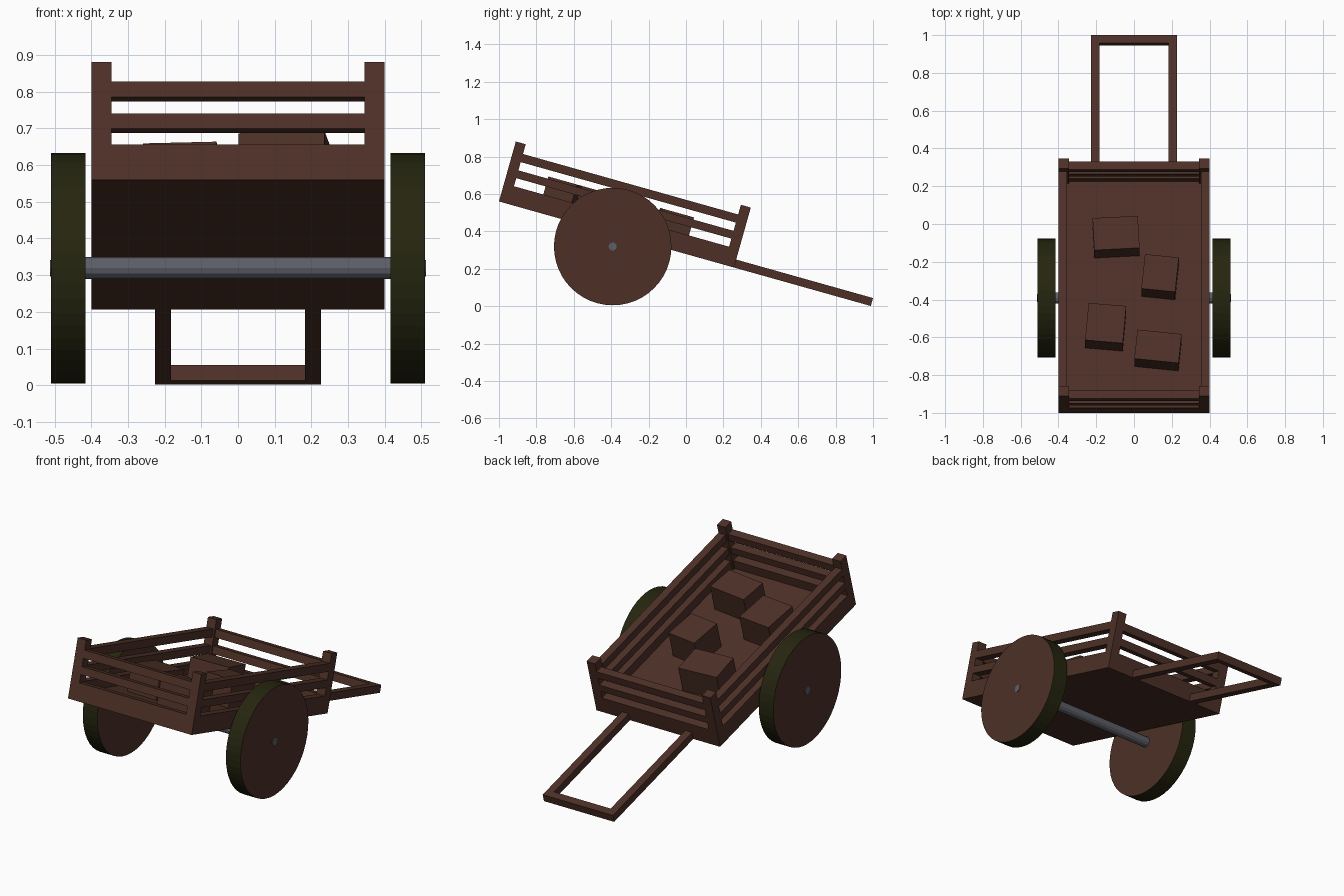
import bpy, bmesh, math
from mathutils import Matrix

if "Cube" in bpy.data.objects:
    bpy.data.objects.remove(bpy.data.objects["Cube"])

TILT = math.radians(15.7)
# Tilted cart frame: x across, y along the bed (0 = raised end), z off the bed
BED = Matrix.Translation((0, -1, 0.56)) @ Matrix.Rotation(-TILT, 4, 'X')
LENGTH, HALF, POST, RAIL = 1.305, 0.40, 0.055, 0.045


def material(name, rgb):
    m = bpy.data.materials.new(name)
    m.diffuse_color = (*rgb, 1)
    m.use_nodes = True
    m.node_tree.nodes["Principled BSDF"].inputs["Base Color"].default_value = m.diffuse_color
    return m


wood = material("brown wood", (0.075, 0.030, 0.020))
rubber = material("dark olive tyre", (0.0185, 0.0185, 0.005))
steel = material("grey steel", (0.11, 0.115, 0.14))


def add(name, bm, mats, matrix):
    me = bpy.data.meshes.new(name)
    bm.to_mesh(me)
    bm.free()
    for m in mats:
        me.materials.append(m)
    ob = bpy.data.objects.new(name, me)
    ob.matrix_world = matrix
    bpy.context.collection.objects.link(ob)
    return ob


def box(name, x, y, z, turn=0):
    """Box in the bed frame, given as (low, high) ranges, turned about its own centre."""
    bm = bmesh.new()
    bmesh.ops.create_cube(bm, size=1)
    bmesh.ops.scale(bm, vec=(x[1] - x[0], y[1] - y[0], z[1] - z[0]), verts=bm.verts)
    mid = Matrix.Translation([sum(r) / 2 for r in (x, y, z)])
    return add(name, bm, [wood], BED @ mid @ Matrix.Rotation(math.radians(turn), 4, 'Z'))


def cylinder(name, radius, x, y, z, sides, mats):
    bm = bmesh.new()
    bmesh.ops.create_cone(bm, cap_ends=True, segments=sides,
                          radius1=radius, radius2=radius, depth=x[1] - x[0])
    for f in bm.faces:  # flat caps take the first colour, the rim the last
        f.material_index = 0 if abs(f.normal.z) > 0.5 else len(mats) - 1
        f.smooth = False
    m = Matrix.Translation((sum(x) / 2, y, z)) @ Matrix.Rotation(math.pi / 2, 4, 'Y')
    return add(name, bm, mats, m)


# Bed floor
box("bed_floor", (-HALF + RAIL, HALF - RAIL), (RAIL, LENGTH - RAIL), (0, 0.045))

# Corner posts
for sx in (-1, 1):
    xs = sorted((sx * HALF, sx * (HALF - POST)))
    for y in (0, LENGTH - POST):
        box("corner_post", xs, (y, y + POST), (0, 0.333))

# Bottom boards and two rails on every side
for label, z in (("bottom_board", (0, 0.1)), ("middle_rail", (0.145, 0.188)),
                 ("top_rail", (0.234, 0.279))):
    for sx in (-1, 1):
        xs = sorted((sx * HALF, sx * (HALF - RAIL)))
        box("side_" + label, xs, (POST, LENGTH - POST), z)
    for y in (0, LENGTH - RAIL):
        box("end_" + label, (-HALF + POST, HALF - POST), (y, y + RAIL), z)

# Pull handle
END = 2.065
for sx in (-1, 1):
    box("handle_bar", sorted((sx * 0.183, sx * 0.227)), (LENGTH, END), (0, 0.044))
box("handle_grip", (-0.183, 0.183), (END - 0.044, END), (0, 0.044))

# Crates: x, y, width, depth, turn
for x, y, w, d, turn in ((-0.095, 0.933, 0.24, 0.176, 3), (0.138, 0.713, 0.18, 0.19, -6),
                         (-0.15, 0.438, 0.20, 0.205, -5), (0.127, 0.31, 0.235, 0.16, -6)):
    box("crate", (x - w / 2, x + w / 2), (y - d / 2, y + d / 2), (0.045, 0.2), turn)

# Wheels with wooden faces and olive tyres, axle and hub caps
for sx in (-1, 1):
    cylinder("wheel", 0.314, sorted((sx * 0.416, sx * 0.51)), -0.392, 0.319, 48, [wood, rubber])
    cylinder("hub_cap", 0.022, sorted((sx * 0.50, sx * 0.513)), -0.392, 0.319, 12, [steel])
cylinder("axle", 0.03, (-0.42, 0.42), -0.392, 0.319, 12, [steel])
